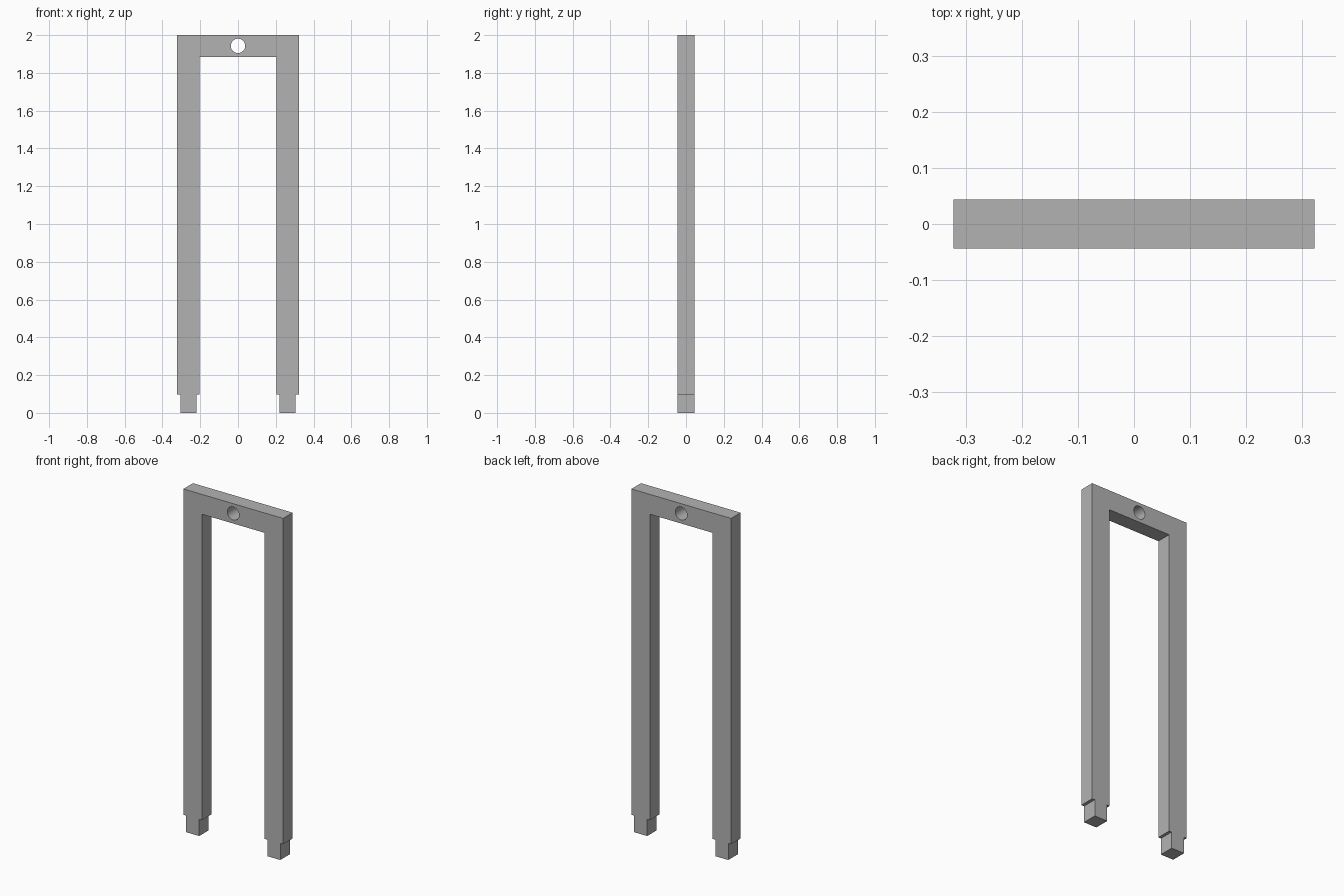
import bpy
import bmesh
from mathutils import Matrix

if "Cube" in bpy.data.objects:
    bpy.data.objects.remove(bpy.data.objects["Cube"], do_unlink=True)

HALF_DEPTH = 0.044
TOP, BAR_BOTTOM, SHOULDER = 2.0, 1.884, 0.097
OUTER, INNER = 0.322, 0.203
PEG_OUTER, PEG_INNER = 0.304, 0.22
HOLE_Z, HOLE_RADIUS = 1.943, 0.038

grey = bpy.data.materials.new("plain grey")
grey.use_nodes = True
colour = (0.45, 0.45, 0.45, 1)
grey.diffuse_color = colour
grey.node_tree.nodes["Principled BSDF"].inputs["Base Color"].default_value = colour


def make_object(name, bm):
    bmesh.ops.recalc_face_normals(bm, faces=bm.faces)
    mesh = bpy.data.meshes.new(name)
    bm.to_mesh(mesh)
    bm.free()
    mesh.materials.append(grey)
    obj = bpy.data.objects.new(name, mesh)
    bpy.context.collection.objects.link(obj)
    return obj


# Frame: crossbar, two legs and shouldered pegs as one extruded outline
half = [(INNER, BAR_BOTTOM), (INNER, SHOULDER), (PEG_INNER, SHOULDER),
        (PEG_INNER, 0), (PEG_OUTER, 0), (PEG_OUTER, SHOULDER),
        (OUTER, SHOULDER), (OUTER, TOP)]
outline = half + [(-x, z) for x, z in reversed(half)]
bm = bmesh.new()
face = bm.faces.new([bm.verts.new((x, -HALF_DEPTH, z)) for x, z in outline])
extruded = bmesh.ops.extrude_face_region(bm, geom=[face])["geom"]
bmesh.ops.translate(bm, vec=(0, 2 * HALF_DEPTH, 0),
                    verts=[v for v in extruded if isinstance(v, bmesh.types.BMVert)])
frame = make_object("forked_frame", bm)

# Round hole through the middle of the crossbar
bm = bmesh.new()
bmesh.ops.create_cone(bm, cap_ends=True, segments=48, radius1=HOLE_RADIUS,
                      radius2=HOLE_RADIUS, depth=4 * HALF_DEPTH,
                      matrix=Matrix.Translation((0, 0, HOLE_Z)) @ Matrix.Rotation(1.5707963, 4, "X"))
cutter = make_object("hole_cutter", bm)
cutter.hide_render = True
cutter.hide_viewport = True
cutter.display_type = "WIRE"

cut = frame.modifiers.new("crossbar_hole", "BOOLEAN")
cut.operation = "DIFFERENCE"
cut.solver = "EXACT"
cut.object = cutter

# Smooth hole wall, sharp frame edges
bpy.ops.object.select_all(action="DESELECT")
bpy.context.view_layer.objects.active = frame
frame.select_set(True)
bpy.ops.object.modifier_apply(modifier=cut.name)
bpy.data.objects.remove(cutter, do_unlink=True)
bpy.ops.object.shade_smooth_by_angle()
